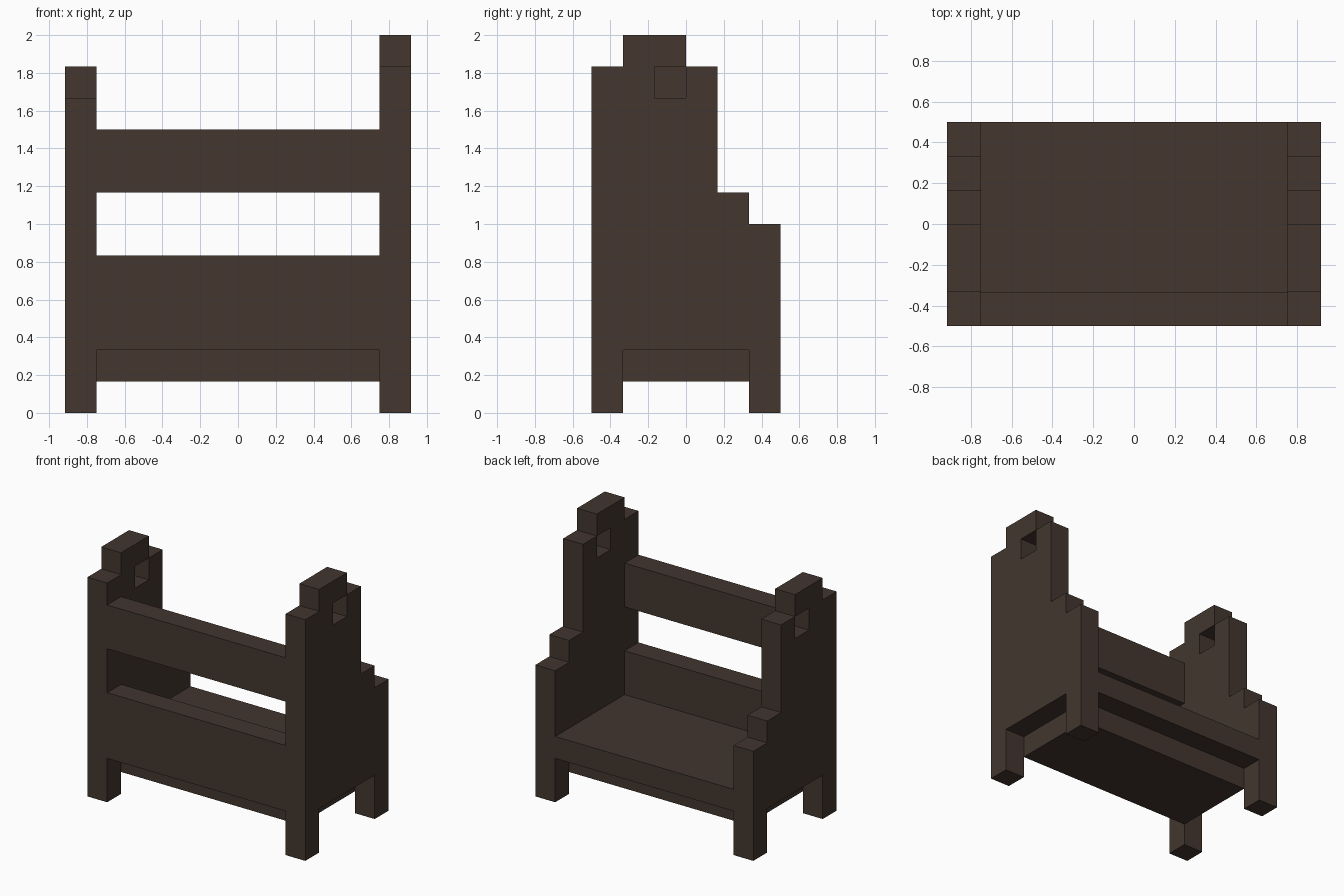
import bpy, bmesh

if "Cube" in bpy.data.objects:
    bpy.data.objects.remove(bpy.data.objects["Cube"])

U = 1 / 6  # grid step the whole chair is built on

wood = bpy.data.materials.new("dark brown wood")
wood.diffuse_color = (0.056, 0.037, 0.028, 1)
wood.use_nodes = True
wood.node_tree.nodes["Principled BSDF"].inputs["Base Color"].default_value = wood.diffuse_color


def add_object(name, bm):
    bmesh.ops.recalc_face_normals(bm, faces=bm.faces)
    mesh = bpy.data.meshes.new(name)
    bm.to_mesh(mesh)
    bm.free()
    mesh.materials.append(wood)
    ob = bpy.data.objects.new(name, mesh)
    bpy.context.collection.objects.link(ob)
    return ob


def box(name, x, y, z):
    """Box from (min, max) ranges in grid steps."""
    bm = bmesh.new()
    bmesh.ops.create_cube(bm, size=1)
    for v in bm.verts:
        v.co = [r[0 if c < 0 else 1] * U for r, c in zip((x, y, z), v.co)]
    return add_object(name, bm)


def side_panel(name, x0, drop):
    """Stepped side with two legs and a square hole; drop lowers its top."""
    feet = [(-3, 0), (-2, 0), (-2, 2), (2, 2), (2, 0), (3, 0)]
    steps = [(3, 6), (2, 6), (2, 7), (1, 7), (1, 11), (0, 11),
             (0, 12), (-2, 12), (-2, 11), (-3, 11)]
    outline = feet + [(y, z - drop) for y, z in steps]
    bm = bmesh.new()
    face = bm.faces.new([bm.verts.new((x0 * U, y * U, z * U)) for y, z in outline])
    ext = bmesh.ops.extrude_face_region(bm, geom=[face])
    moved = [g for g in ext["geom"] if isinstance(g, bmesh.types.BMVert)]
    bmesh.ops.translate(bm, verts=moved, vec=(U, 0, 0))
    panel = add_object(name, bm)
    # square hand hole
    cutter = box(name + "_hole_cutter", (x0 - 1, x0 + 2), (-1, 0), (10 - drop, 11 - drop))
    cutter.hide_render = True
    cutter.hide_viewport = True
    cut = panel.modifiers.new("hole", 'BOOLEAN')
    cut.operation = 'DIFFERENCE'
    cut.solver = 'EXACT'
    cut.object = cutter


# sides: the left one is a step shorter
side_panel("right_side", 4.5, 0)
side_panel("left_side", -5.5, 1)

# seat, the base beneath it, and the two back boards
span = (-4.5, 4.5)
box("seat", span, (-2, 3), (2, 3))
box("seat_base", span, (-2, 2), (1, 2))
box("lower_back_board", span, (-3, -2), (2, 5))
box("upper_back_board", span, (-3, -2), (7, 9))
